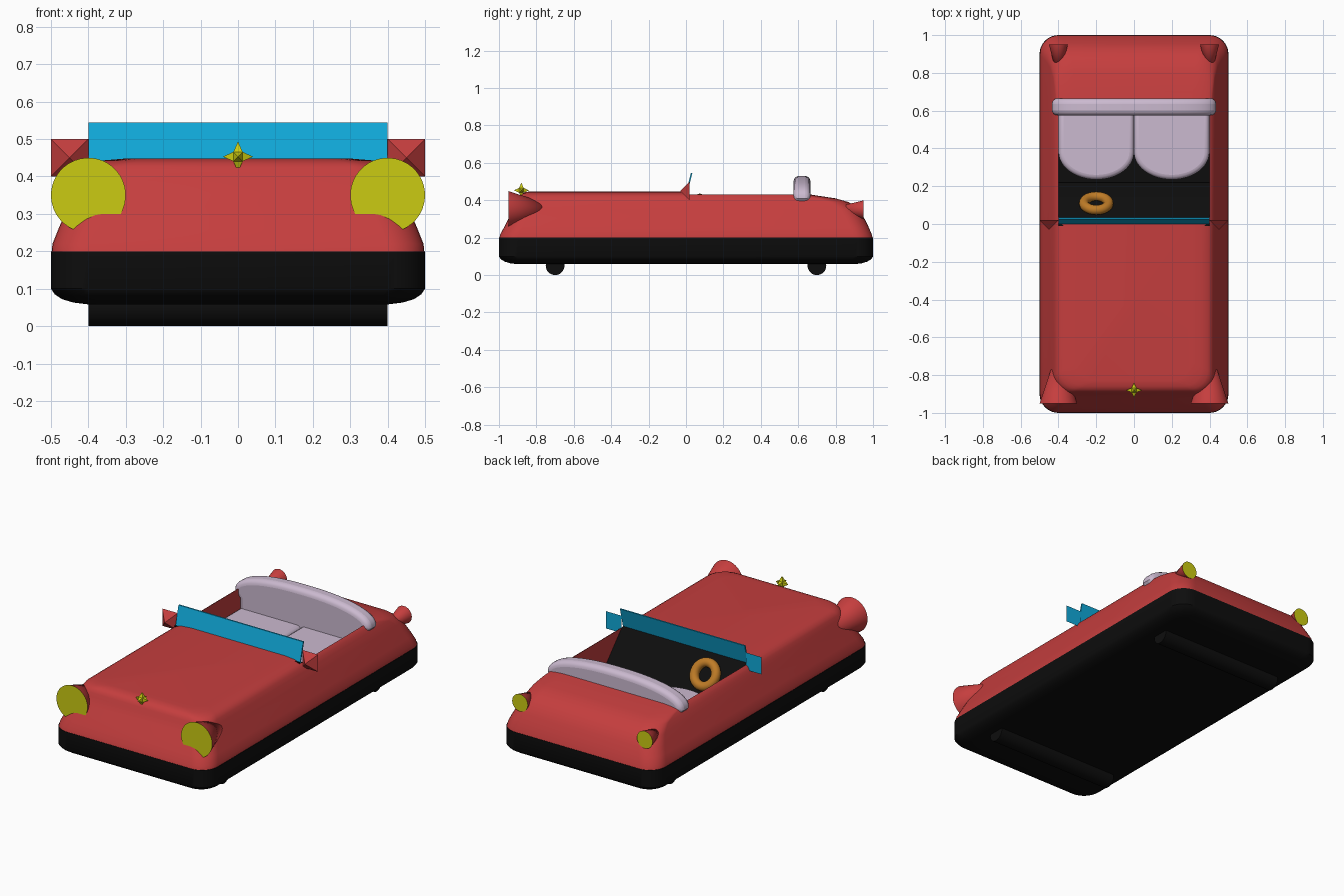
import bpy, bmesh, math
from mathutils import Matrix, Vector

cube = bpy.data.objects.get("Cube")
if cube:
    bpy.data.objects.remove(cube, do_unlink=True)


def material(name, r, g, b):
    m = bpy.data.materials.new(name)
    m.use_nodes = True
    m.diffuse_color = (r, g, b, 1)
    m.node_tree.nodes["Principled BSDF"].inputs["Base Color"].default_value = (r, g, b, 1)
    return m


RED = material("red paint", 0.56, 0.048, 0.048)
BLACK = material("black rubber", 0.004, 0.004, 0.004)
YELLOW = material("yellow lamp", 0.6, 0.6, 0.006)
BLUE = material("blue glass", 0.005, 0.4, 0.7)
LILAC = material("pale lilac upholstery", 0.6, 0.49, 0.63)
ORANGE = material("orange wood", 0.52, 0.2, 0.02)


def finish(name, bm, mats, smooth=True):
    bmesh.ops.recalc_face_normals(bm, faces=bm.faces)
    mesh = bpy.data.meshes.new(name)
    bm.to_mesh(mesh)
    bm.free()
    obj = bpy.data.objects.new(name, mesh)
    bpy.context.collection.objects.link(obj)
    for m in mats:
        mesh.materials.append(m)
    bpy.ops.object.select_all(action="DESELECT")
    obj.select_set(True)
    bpy.context.view_layer.objects.active = obj
    if smooth:
        bpy.ops.object.shade_smooth_by_angle(angle=math.radians(35))
    return obj


def apply_modifiers(obj):
    bpy.context.view_layer.objects.active = obj
    for mod in list(obj.modifiers):
        bpy.ops.object.modifier_apply(modifier=mod.name)


def rounded_stack(name, levels, mat, steps=8):
    """Loft of rounded rectangles: (z, half width, front y, back y, corner radius)."""
    bm = bmesh.new()
    rings = []
    for z, hx, front, back, rad in levels:
        ring = []
        corners = ((hx, back), (-hx, back), (-hx, front), (hx, front))
        for q, (cx, cy) in enumerate(corners):
            ox = cx - math.copysign(rad, cx)
            oy = cy - rad if q < 2 else cy + rad
            for i in range(steps + 1):
                a = math.pi / 2 * (q + i / steps)
                ring.append(bm.verts.new((ox + rad * math.cos(a), oy + rad * math.sin(a), z)))
        rings.append(ring)
    count = len(rings[0])
    for low, high in zip(rings, rings[1:]):
        for i in range(count):
            j = (i + 1) % count
            bm.faces.new((low[i], low[j], high[j], high[i]))
    bm.faces.new(rings[0])
    bm.faces.new(rings[-1])
    return finish(name, bm, [mat])


def prism(name, outline, place, depth, mat, bevel=0.0):
    """Extrude a 2D outline by a vector, then round its edges."""
    bm = bmesh.new()
    face = bm.faces.new([bm.verts.new(place(a, b)) for a, b in outline])
    ext = bmesh.ops.extrude_face_region(bm, geom=[face])
    verts = [g for g in ext["geom"] if isinstance(g, bmesh.types.BMVert)]
    bmesh.ops.translate(bm, verts=verts, vec=Vector(depth))
    obj = finish(name, bm, [mat])
    if bevel:
        mod = obj.modifiers.new("round", "BEVEL")
        mod.width, mod.segments, mod.angle_limit = bevel, 4, math.radians(50)
        apply_modifiers(obj)
        bpy.ops.object.shade_smooth_by_angle(angle=math.radians(35))
    return obj


def capped_cone(name, centre, radius, length, tip, mats, sides=40):
    """Cone lying along y with its flat cap at centre, cap in the second colour."""
    bm = bmesh.new()
    mat = (Matrix.Translation(centre) @ Matrix.Rotation(-tip * math.pi / 2, 4, "X")
           @ Matrix.Translation((0, 0, length / 2)) @ Matrix.Rotation(math.pi / sides, 4, "Z"))
    bmesh.ops.create_cone(bm, cap_ends=True, segments=sides, radius1=radius,
                          radius2=0, depth=length, matrix=mat)
    bm.normal_update()
    for f in bm.faces:
        f.material_index = int(abs(f.normal.y) > 0.99)
    return finish(name, bm, mats)


# Rubber base
rounded_stack("bumper_base", [
    (0.058, 0.40, -0.90, 0.90, 0.06), (0.063, 0.44, -0.94, 0.94, 0.08),
    (0.072, 0.47, -0.97, 0.97, 0.09), (0.085, 0.49, -0.99, 0.99, 0.10),
    (0.10, 0.50, -1.0, 1.0, 0.10), (0.20, 0.50, -1.0, 1.0, 0.10)], BLACK)

# Body shell with an open cockpit
body = rounded_stack("body", [
    (0.20, 0.498, -0.998, 0.998, 0.10), (0.22, 0.496, -0.992, 0.992, 0.10),
    (0.26, 0.48, -0.97, 0.975, 0.10), (0.30, 0.463, -0.95, 0.955, 0.10),
    (0.35, 0.443, -0.92, 0.925, 0.10), (0.39, 0.427, -0.90, 0.87, 0.10),
    (0.41, 0.418, -0.893, 0.80, 0.10), (0.425, 0.408, -0.885, 0.70, 0.10),
    (0.435, 0.39, -0.875, 0.64, 0.10), (0.443, 0.36, -0.86, 0.60, 0.10),
    (0.448, 0.30, -0.83, 0.56, 0.10)], RED)
bm = bmesh.new()
bmesh.ops.create_cube(bm, size=1, matrix=Matrix.Translation((0, 0.31, 0.4))
                      @ Matrix.Diagonal((0.8, 0.62, 0.5, 1)))
cutter = finish("cockpit_cutter", bm, [RED], smooth=False)
cutter.hide_render = True
mod = body.modifiers.new("cockpit", "BOOLEAN")
mod.operation, mod.solver, mod.object = "DIFFERENCE", "EXACT", cutter
apply_modifiers(body)
bpy.data.objects.remove(cutter, do_unlink=True)

# Dashboard
prism("dashboard", [(-0.01, 0.19), (-0.01, 0.44), (0.02, 0.43), (0.22, 0.21), (0.22, 0.19)],
      lambda y, z: (-0.399, y, z), (0.798, 0, 0), BLACK)

# Seat cushions
for side, label in ((1, "left"), (-1, "right")):
    front = [(0.2 - 0.2 * math.cos(math.pi * i / 24),
              0.38 - 0.145 * math.sin(math.pi * i / 24)) for i in range(25)]
    outline = [(0, 0.61)] + front + [(0.4, 0.61)]
    prism(label + "_seat_cushion", outline, lambda x, y: (side * x * 0.998, y, 0.195),
          (0, 0, 0.125), LILAC, 0.025)

# Arched backrest
arch = []
for i in range(33):
    a = math.pi * i / 32
    arch.append((0.435 * math.copysign(abs(math.cos(a)) ** 0.85, math.cos(a)),
                 0.41 + 0.12 * math.sin(a) ** 0.85))
prism("backrest", arch + [(-0.4, 0.37), (-0.4, 0.2), (0.4, 0.2), (0.4, 0.37)],
      lambda x, z: (x, 0.575, z), (0, 0.09, 0), LILAC, 0.03)

# Windscreen
prism("windscreen", [(-0.004, 0.425), (0.004, 0.425), (0.034, 0.545), (0.026, 0.545)],
      lambda y, z: (-0.4, y, z), (0.8, 0, 0), BLUE)

# Steering wheel
bpy.ops.mesh.primitive_torus_add(major_radius=0.065, minor_radius=0.026, major_segments=32,
                                 minor_segments=14, location=(-0.2, 0.11, 0.355),
                                 rotation=(math.radians(-57), 0, 0))
wheel = bpy.context.object
wheel.name = "steering_wheel"
wheel.data.materials.append(ORANGE)
bpy.ops.object.shade_smooth()

# Lamps and mirrors on both sides
for side, label in ((1, "left"), (-1, "right")):
    capped_cone(label + "_headlight", (side * 0.4, -0.95, 0.35), 0.1, 0.3, 1, [RED, YELLOW])
    capped_cone(label + "_taillight", (side * 0.4, 0.95, 0.35), 0.05, 0.2, -1, [RED, YELLOW])
    capped_cone(label + "_mirror", (side * 0.45, 0.02, 0.45), 0.0707, 0.05, -1, [RED, BLUE], 4)

# Rollers under the base
for y, label in ((-0.7, "front"), (0.7, "rear")):
    bm = bmesh.new()
    bmesh.ops.create_cone(bm, cap_ends=True, segments=32, radius1=0.05, radius2=0.05, depth=0.8,
                          matrix=Matrix.Translation((0, y, 0.05))
                          @ Matrix.Rotation(math.pi / 2, 4, "Y"))
    finish(label + "_roller", bm, [BLACK])

# Star ornament on the hood
bm = bmesh.new()
bmesh.ops.create_cube(bm, size=0.025, matrix=Matrix.Translation((0, -0.88, 0.453)))
bmesh.ops.poke(bm, faces=bm.faces[:], offset=0.028)
finish("hood_star", bm, [YELLOW], smooth=False)
